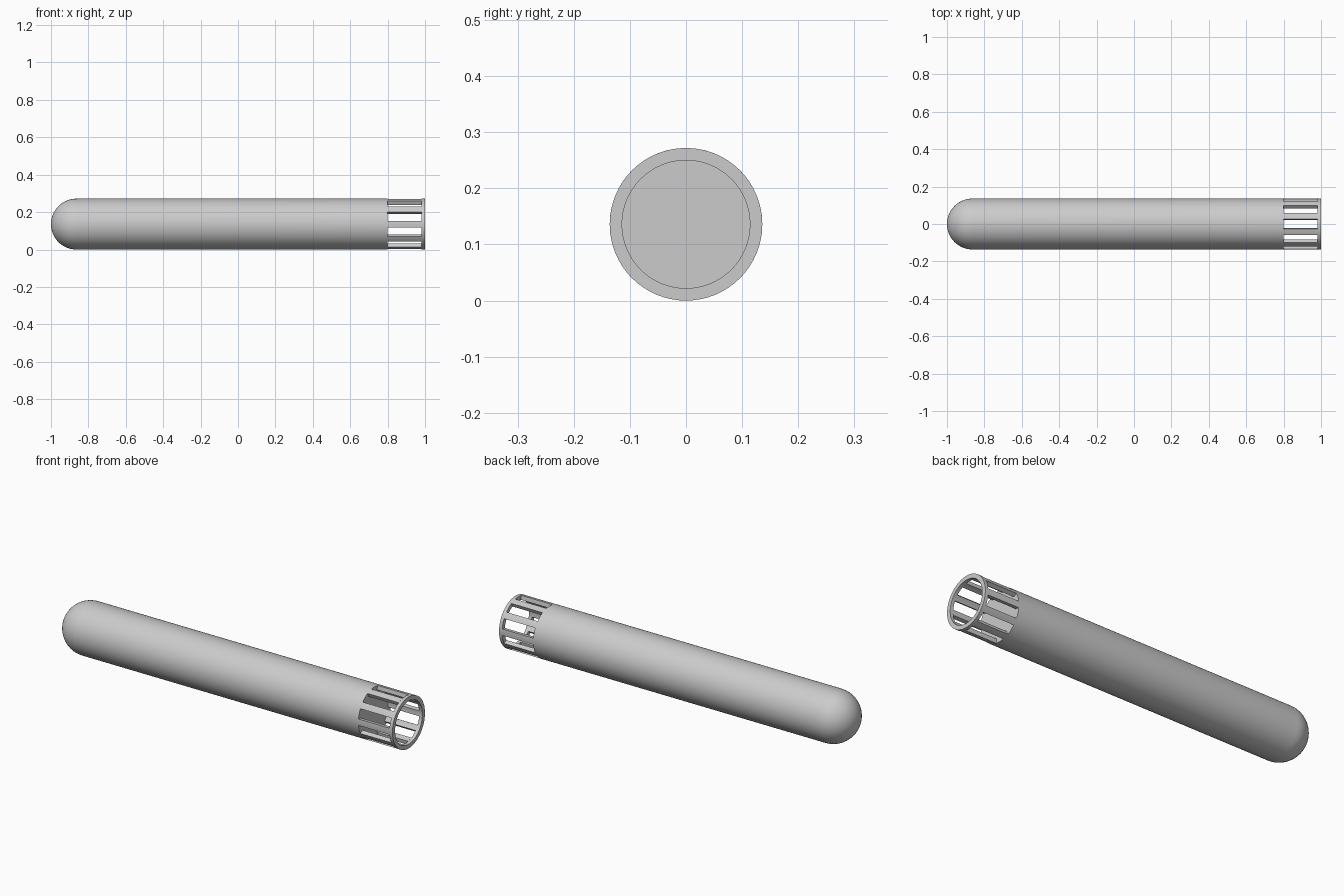
import bpy, bmesh
from math import sin, cos, pi, radians

if "Cube" in bpy.data.objects:
    bpy.data.objects.remove(bpy.data.objects["Cube"])

R, R_IN, CZ = 0.136, 0.114, 0.136      # outer radius, inner radius, axis height
X_BODY, X_RING, X_END = 0.80, 0.982, 1.0
SEG, BARS, HALF = 64, 10, radians(7.2)


def finish(name, bm):
    bmesh.ops.remove_doubles(bm, verts=bm.verts, dist=1e-5)
    bmesh.ops.recalc_face_normals(bm, faces=bm.faces)
    me = bpy.data.meshes.new(name)
    bm.to_mesh(me)
    bm.free()
    ob = bpy.data.objects.new(name, me)
    bpy.context.collection.objects.link(ob)
    bpy.ops.object.select_all(action='DESELECT')
    ob.select_set(True)
    bpy.context.view_layer.objects.active = ob
    bpy.ops.object.shade_smooth_by_angle(angle=radians(30))
    return ob


def lathe(name, profile):
    """Revolve (x, radius) points about the long axis."""
    bm = bmesh.new()
    verts = [bm.verts.new((x, r, CZ)) for x, r in profile]
    edges = [bm.edges.new(p) for p in zip(verts, verts[1:])]
    bmesh.ops.spin(bm, geom=verts + edges, cent=(0, 0, CZ), axis=(1, 0, 0),
                   angle=2 * pi, steps=SEG, use_merge=True)
    return finish(name, bm)


# Solid round-nosed body with a flat end inside the cage
nose = [(-1 + R - R * cos(a), R * sin(a))
        for a in (i * pi / 2 / 14 for i in range(15))]
lathe("body", nose + [(X_BODY, R), (X_BODY, R_IN), (X_BODY, 0)])

# End ring
lathe("end_ring", [(X_RING, R_IN), (X_RING, R), (X_END, R), (X_END, R_IN), (X_RING, R_IN)])

# Cage bars: curved strips between body and ring
bm = bmesh.new()
for i in range(BARS):
    sections = []
    for k in range(4):
        a = i * 2 * pi / BARS + HALF * (2 * k / 3 - 1)
        sections.append([bm.verts.new((x, r * cos(a), CZ + r * sin(a)))
                         for x, r in ((X_BODY, R_IN), (X_RING, R_IN), (X_RING, R), (X_BODY, R))])
    for s, t in zip(sections, sections[1:]):
        for j in range(4):
            n = (j + 1) % 4
            bm.faces.new((s[j], s[n], t[n], t[j]))
    bm.faces.new(sections[0])
    bm.faces.new(sections[-1])
finish("cage_bars", bm)
